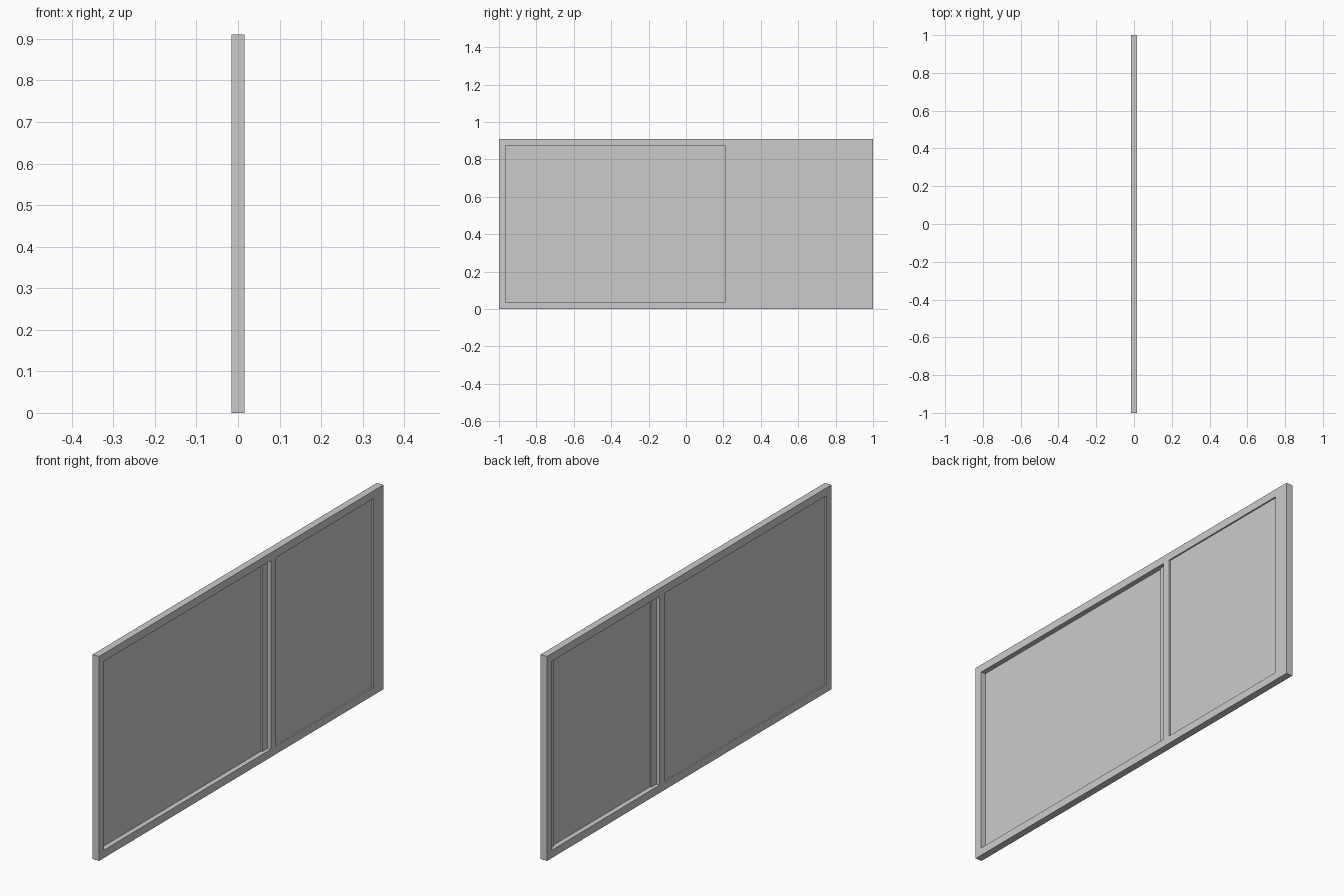
import bpy
import bmesh

if "Cube" in bpy.data.objects:
    bpy.data.objects.remove(bpy.data.objects["Cube"])

T = 0.016            # half thickness of the frame
H = 0.91             # overall height
W = 0.035            # width of frame members and stiles
MEET = 0.208         # where the two sashes meet


def mesh_object(name, bm):
    bmesh.ops.recalc_face_normals(bm, faces=bm.faces)
    me = bpy.data.meshes.new(name)
    bm.to_mesh(me)
    bm.free()
    ob = bpy.data.objects.new(name, me)
    bpy.context.collection.objects.link(ob)
    return ob


def box(name, x, y, z):
    bm = bmesh.new()
    bmesh.ops.create_cube(bm, size=1)
    for v in bm.verts:
        for i, (lo, hi) in enumerate((x, y, z)):
            v.co[i] = lo if v.co[i] < 0 else hi
    return mesh_object(name, bm)


def ring(name, x, y, z, w):
    # rectangular frame: a closed profile joined between outer and inner loops
    bm = bmesh.new()
    loops = []
    for px, inset in ((x[0], 0), (x[1], 0), (x[1], w), (x[0], w)):
        y0, y1, z0, z1 = y[0] + inset, y[1] - inset, z[0] + inset, z[1] - inset
        loops.append([bm.verts.new((px, a, b)) for a, b in
                      ((y0, z0), (y1, z0), (y1, z1), (y0, z1))])
    for k in range(4):
        a, b = loops[k], loops[(k + 1) % 4]
        for i in range(4):
            j = (i + 1) % 4
            bm.faces.new((a[i], a[j], b[j], b[i]))
    return mesh_object(name, bm)


# Outer frame
ring("outer_frame", (-T, T), (-1, 1), (0, H), W)

inner_z = (W, H - W)

# Wide sash in the rear track: meeting stile and pane
box("rear_meeting_stile", (-T, 0), (MEET - W - 0.001, MEET + 0.001), inner_z)
box("rear_pane", (-0.0095, -0.0065), (-1 + W, MEET - W), inner_z)

# Narrow sash in the front track: meeting stile, end stile and pane
box("front_meeting_stile", (0, T), (MEET, MEET + W + 0.002), inner_z)
box("front_end_stile", (0, T), (1 - 2 * W, 1 - W), inner_z)
box("front_pane", (0.0065, 0.0095), (MEET + W, 1 - 2 * W), inner_z)
